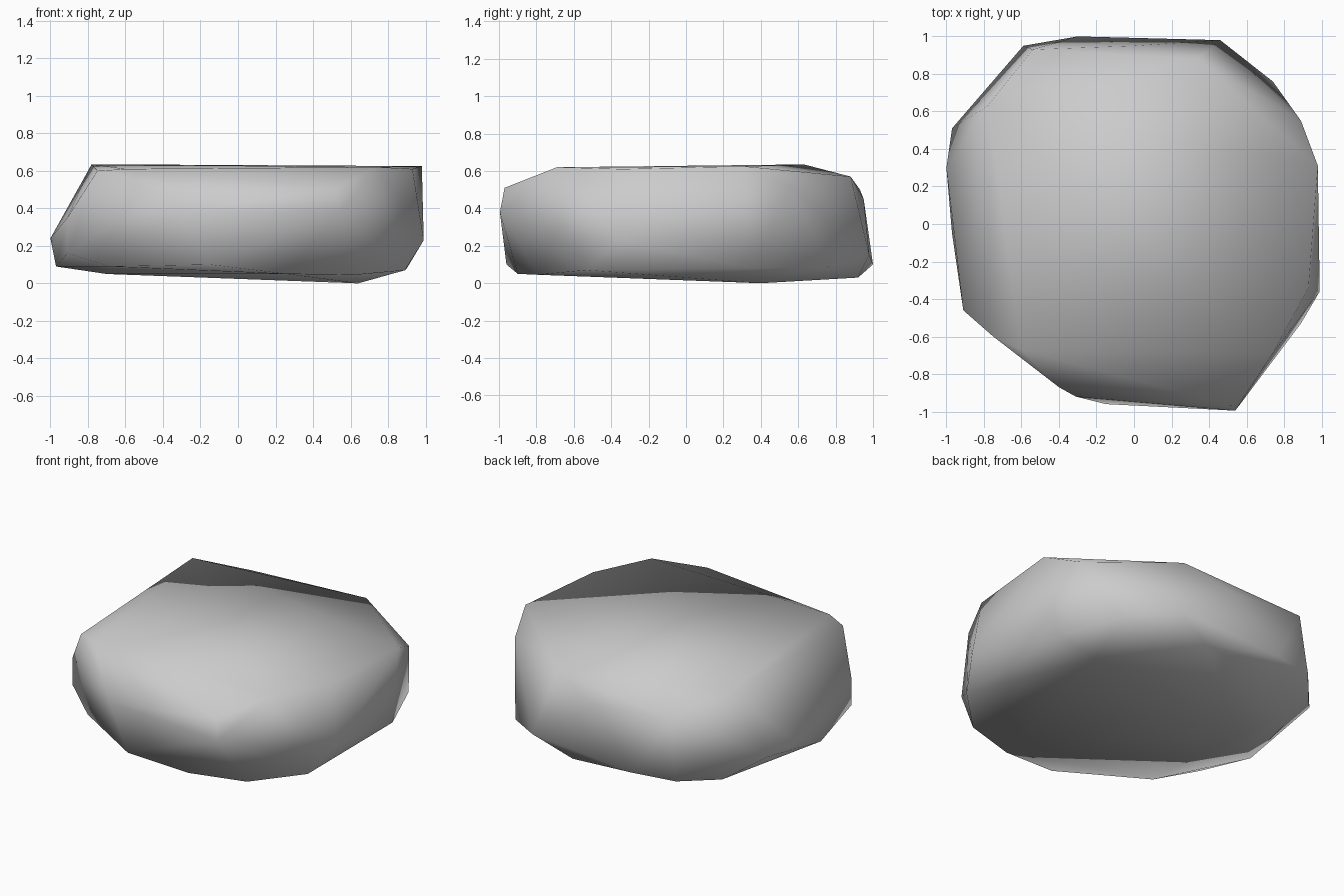
import bpy
import bmesh
from mathutils import Vector

# Remove the default cube only
default_cube = bpy.data.objects.get("Cube")
if default_cube is not None:
    bpy.data.objects.remove(default_cube, do_unlink=True)


def make_material(name, colour):
    material = bpy.data.materials.new(name)
    material.use_nodes = True
    material.diffuse_color = colour
    material.node_tree.nodes["Principled BSDF"].inputs["Base Color"].default_value = colour
    material.node_tree.nodes["Principled BSDF"].inputs["Roughness"].default_value = .9
    return material


def wrap_points(name, rings, material):
    """Stretch a closed skin over rings of corner points."""
    bm = bmesh.new()
    for ring in rings:
        for corner in ring:
            bm.verts.new(Vector(corner))
    bmesh.ops.convex_hull(bm, input=bm.verts[:], use_existing_faces=False)
    loose = [v for v in bm.verts if not v.link_faces]
    bmesh.ops.delete(bm, geom=loose, context="VERTS")
    bmesh.ops.recalc_face_normals(bm, faces=bm.faces[:])
    for face in bm.faces:
        face.smooth = True
    mesh = bpy.data.meshes.new(name)
    bm.to_mesh(mesh)
    bm.free()
    mesh.materials.append(material)
    rock = bpy.data.objects.new(name, mesh)
    bpy.context.scene.collection.objects.link(rock)
    return rock


# Rim of the broad flat top
top_rim = [
    (-.78, .63, .635), (.34, .88, .57), (.98, .31, .625), (.93, -.34, .61),
    (.74, -.69, .62), (-.6, -.67, .61), (-.75, -.6, .6),
]

# Upper shoulder, where the top turns into the walls
shoulder = [
    (-.54, .93, .5), (0, .95, .45), (.89, .55, .52),
    (.52, -.97, .51), (-.4, -.87, .48),
]

# Widest belt around the middle
belt = [
    (.99, -.36, .23), (.54, -.995, .38), (-.31, -.92, .38),
    (-.91, -.46, .35), (-.91, -.46, .16), (-1, .3, .24), (-.97, .51, .2),
]

# Lower shoulder
lower_rim = [
    (-.59, .95, .1), (-.3, 1, .1), (.46, .98, .15), (.74, .76, .09),
    (.9, .36, .08), (.89, -.53, .07), (.62, -.79, .045), (.26, -.9, .05),
    (-.15, -.96, .1), (-.68, -.63, .09), (-.97, -.05, .09), (-.78, .73, .08),
]

# Underside, tilted slightly to its lowest corner
underside = [(.64, .4, 0), (.2, .92, .03), (-.7, .2, .05)]

stone_grey = make_material("stone grey", (.6, .6, .6, 1))
wrap_points("flat_rock", [top_rim, shoulder, belt, lower_rim, underside], stone_grey)
